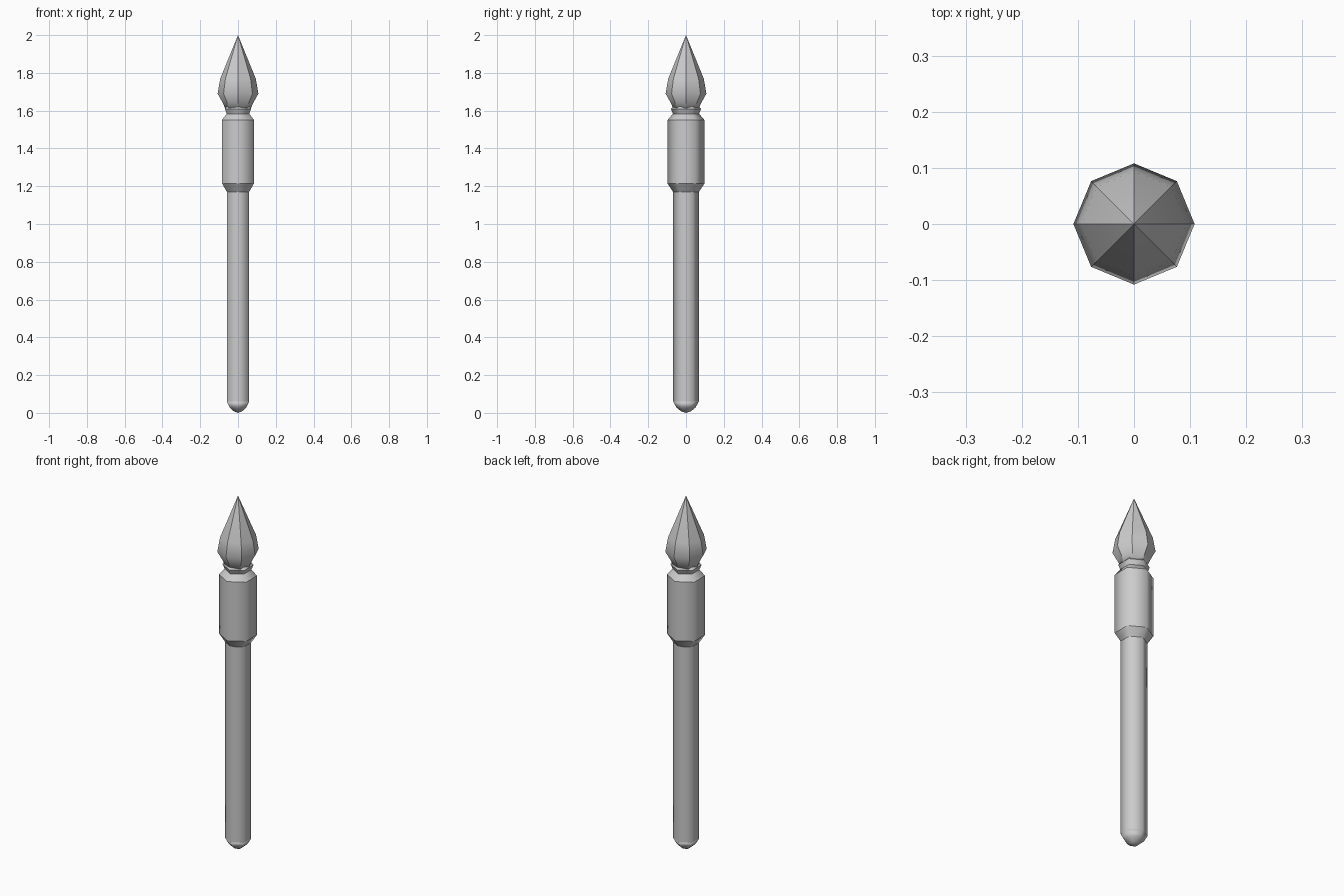
import bpy, bmesh, math

cube = bpy.data.objects.get("Cube")
if cube:
    bpy.data.objects.remove(cube, do_unlink=True)

grey = bpy.data.materials.new("plain grey")
grey.use_nodes = True
colour = (0.6, 0.6, 0.6, 1)
grey.diffuse_color = colour
grey.node_tree.nodes["Principled BSDF"].inputs["Base Color"].default_value = colour


def lathe(name, profile, sides, sharp_rings):
    """Turn (radius, z) pairs into a faceted solid with a corner towards +y.
    Creases lie either on the rings or on the lengthwise edges."""
    bm = bmesh.new()
    rings = []
    for r, z in profile:
        if r == 0:
            rings.append([bm.verts.new((0, 0, z))] * sides)
            continue
        angles = [math.pi / 2 + math.tau * i / sides for i in range(sides)]
        rings.append([bm.verts.new((r * math.cos(a), r * math.sin(a), z)) for a in angles])
    for low, high in zip(rings, rings[1:]):
        for i in range(sides):
            j = (i + 1) % sides
            corners = list(dict.fromkeys((low[i], low[j], high[j], high[i])))
            bm.faces.new(corners)
    # Close any open end
    for ring in (rings[0], rings[-1]):
        if ring[0] is not ring[1]:
            bm.faces.new(ring)
    bmesh.ops.recalc_face_normals(bm, faces=bm.faces)
    for face in bm.faces:
        face.smooth = True
    for edge in bm.edges:
        is_ring = abs(edge.verts[0].co.z - edge.verts[1].co.z) < 1e-5
        edge.smooth = is_ring != sharp_rings
    mesh = bpy.data.meshes.new(name)
    bm.to_mesh(mesh)
    bm.free()
    mesh.materials.append(grey)
    obj = bpy.data.objects.new(name, mesh)
    bpy.context.collection.objects.link(obj)
    return obj


# Rounded butt
lathe("butt_cap", [(0, 0), (0.025, 0.008), (0.05, 0.028), (0.068, 0.06)], 6, False)
for edge in bpy.data.objects["butt_cap"].data.edges:
    edge.use_edge_sharp = False

# Long handle
lathe("shaft", [(0.068, 0.06), (0.068, 1.19)], 6, True)

# Thick sleeve with bevelled ends
lathe("collar", [(0.068, 1.17), (0.098, 1.215), (0.098, 1.55), (0.068, 1.585)], 6, True)

# Flared neck under the head
lathe("neck", [(0.068, 1.58), (0.08, 1.61), (0.066, 1.625)], 6, True)

# Pointed bud-shaped head
lathe("spear_head", [(0.062, 1.6), (0.083, 1.645), (0.108, 1.69),
                     (0.094, 1.77), (0, 2)], 8, False)
